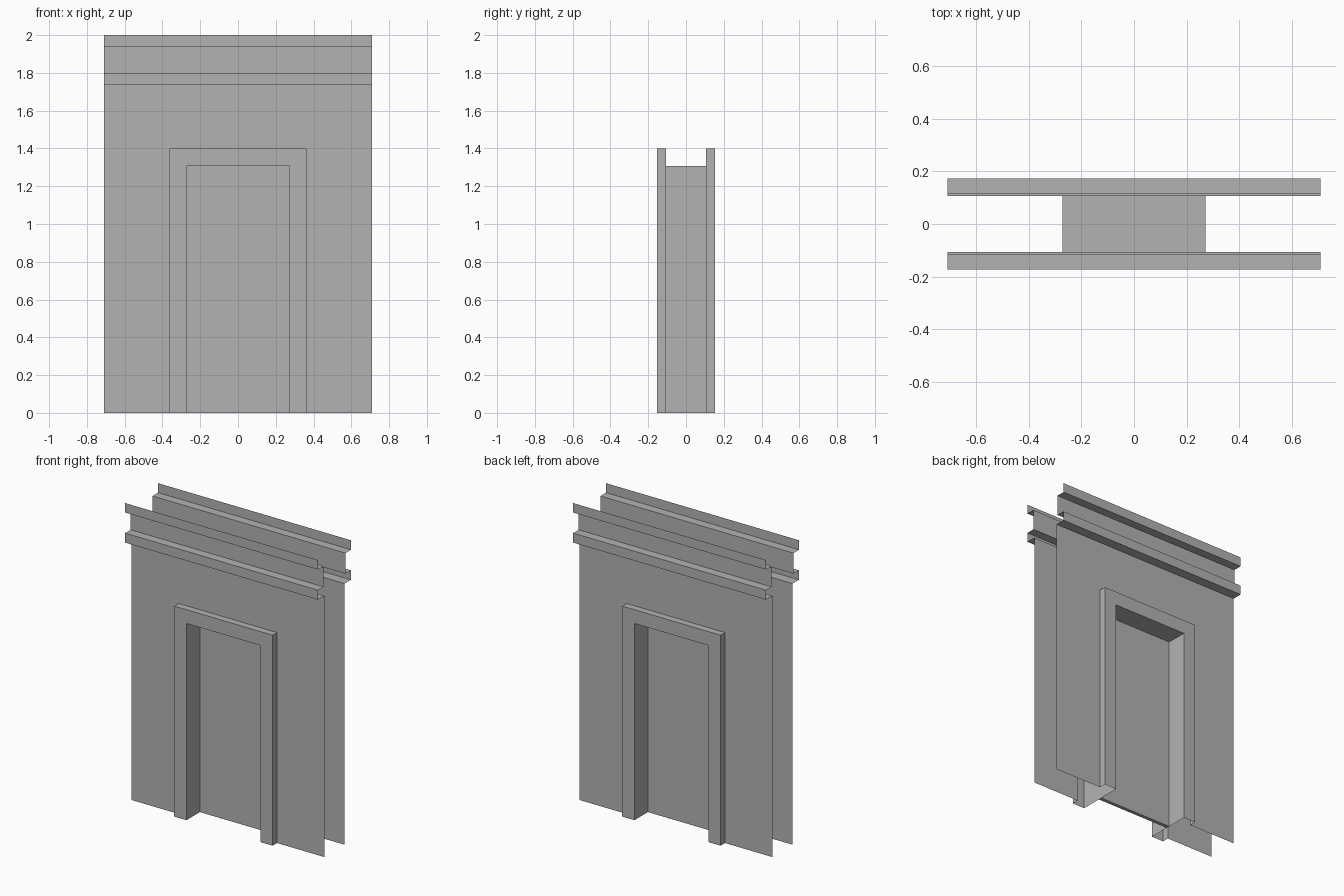
import bpy
from mathutils import Vector

cube = bpy.data.objects.get("Cube")
if cube:
    bpy.data.objects.remove(cube, do_unlink=True)

GREY = (0.45, 0.45, 0.45, 1.0)
plaster = bpy.data.materials.new("plain grey")
plaster.use_nodes = True
plaster.diffuse_color = GREY
plaster.node_tree.nodes["Principled BSDF"].inputs["Base Color"].default_value = GREY

# Main sizes
WALL_HALF, WALL_TOP, WALL_Y = 0.71, 1.737, -0.107
FRAME_HALF, FRAME_TOP, FRAME_Y = 0.362, 1.40, -0.153
DOOR_HALF, DOOR_TOP = 0.272, 1.308
LIP_Y, FRIEZE_Y = -0.173, -0.115
PANEL_Y = 0.012


def make(name, verts, faces, mirrored=True):
    mesh = bpy.data.meshes.new(name)
    mesh.from_pydata([tuple(v) for v in verts], [], faces)
    mesh.materials.append(plaster)
    obj = bpy.data.objects.new(name, mesh)
    bpy.context.collection.objects.link(obj)
    if mirrored:
        # Repeat the front half on the back
        mod = obj.modifiers.new("back_copy", "MIRROR")
        mod.use_axis = (False, True, False)
        mod.use_clip = False
    return obj


def sweep(name, path, offset):
    """Open strip made by moving a path along an offset."""
    n = len(path)
    start = [Vector(p) for p in path]
    end = [p + Vector(offset) for p in start]
    faces = [(i, i + 1, n + i + 1, n + i) for i in range(n - 1)]
    return make(name, start + end, faces)


def arch(half, top, y):
    """Left foot, up, across and down to the right foot."""
    return [(-half, y, 0), (-half, y, top), (half, y, top), (half, y, 0)]


def portal(name, outer, inner, y):
    """Flat sheet with a doorway notch, facing the front."""
    hole = arch(*inner, y)
    rim = arch(*outer, y)[::-1]
    verts = hole + rim
    # two legs and a lintel
    faces = [(7, 0, 1, 6), (6, 1, 2, 5), (5, 2, 3, 4)]
    return make(name, verts, faces)


# Wall sheets, open between front and back
portal("wall", (WALL_HALF, WALL_TOP), (FRAME_HALF, FRAME_TOP), WALL_Y)

# Cornice with two projecting bands and a frieze between them
profile = [(LIP_Y, 2.0), (LIP_Y, 1.937), (FRIEZE_Y, 1.937), (FRIEZE_Y, 1.80),
           (LIP_Y, 1.80), (LIP_Y, WALL_TOP), (WALL_Y, WALL_TOP)]
sweep("cornice", [(-WALL_HALF, y, z) for y, z in profile], (2 * WALL_HALF, 0, 0))

# Raised door surround
portal("door_frame_face", (FRAME_HALF, FRAME_TOP), (DOOR_HALF, DOOR_TOP), FRAME_Y)
sweep("door_frame_sides", arch(FRAME_HALF, FRAME_TOP, FRAME_Y),
      (0, WALL_Y - FRAME_Y, 0))

# Reveal running from the surround to the middle
sweep("door_reveal", arch(DOOR_HALF, DOOR_TOP, FRAME_Y)[::-1], (0, -FRAME_Y, 0))

# Closed door panel in the middle, with its underside
sweep("door_panel", [(-DOOR_HALF, 0, 0), (-DOOR_HALF, -PANEL_Y, 0),
                     (-DOOR_HALF, -PANEL_Y, DOOR_TOP)][::-1],
      (2 * DOOR_HALF, 0, 0))
